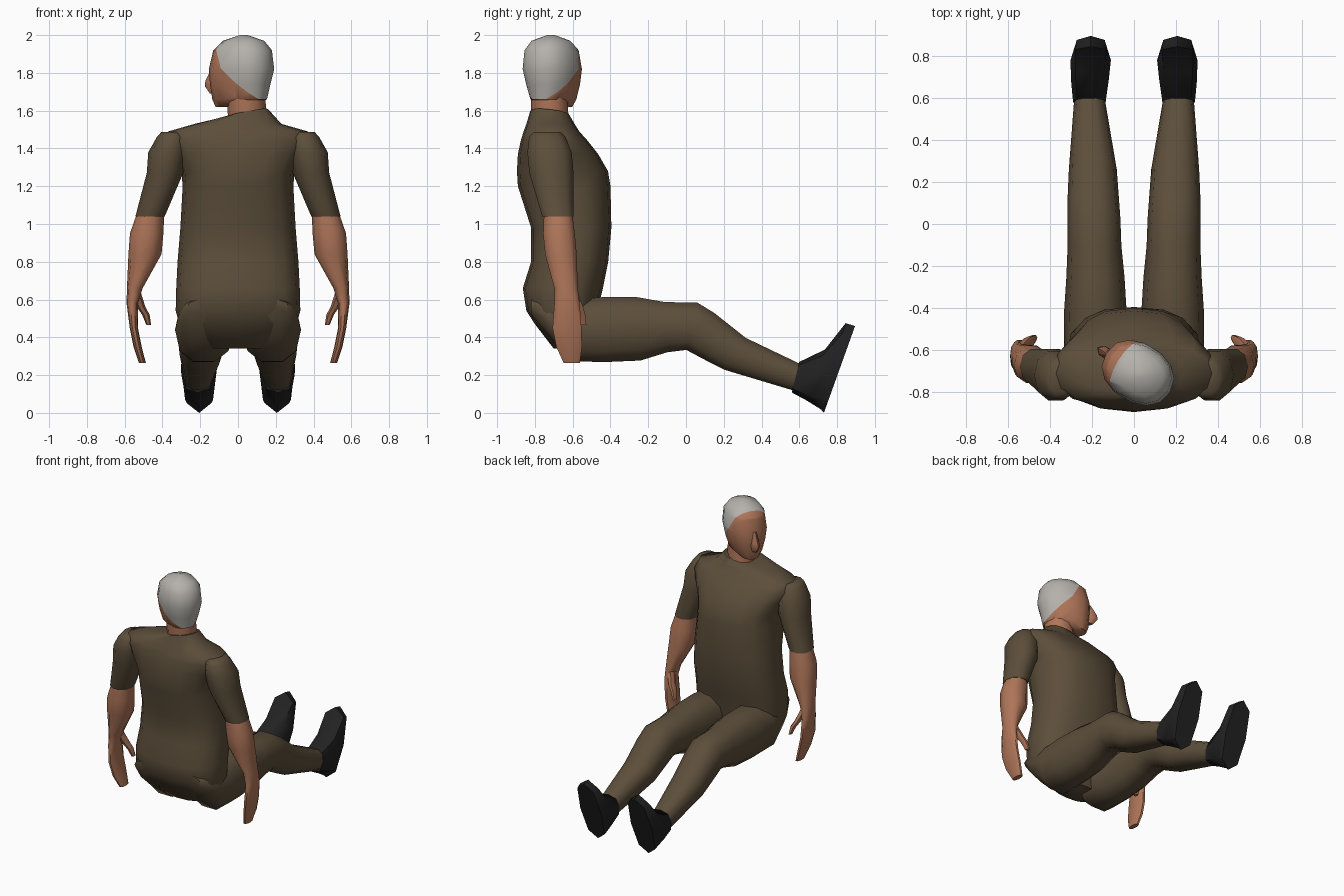
import bpy, bmesh, math
from mathutils import Vector as V


def material(name, r, g, b):
    m = bpy.data.materials.new(name)
    m.diffuse_color = (r, g, b, 1)
    return m


CLOTH = material("brown cloth", 0.107, 0.076, 0.043)
SKIN = material("skin", 0.43, 0.18, 0.10)
HAIR = material("grey hair", 0.46, 0.44, 0.41)
SHOE = material("black leather", 0.016, 0.016, 0.016)


def finish(bm, name, mats, angle=55):
    bmesh.ops.recalc_face_normals(bm, faces=bm.faces)
    me = bpy.data.meshes.new(name)
    bm.to_mesh(me)
    bm.free()
    for m in mats:
        me.materials.append(m)
    ob = bpy.data.objects.new(name, me)
    bpy.context.collection.objects.link(ob)
    bpy.ops.object.select_all(action='DESELECT')
    ob.select_set(True)
    bpy.context.view_layer.objects.active = ob
    bpy.ops.object.shade_smooth_by_angle(angle=math.radians(angle))
    return ob


def loft(rings, n=10, power=1.0, side=1):
    """Skin rings given as (centre, half axis a, half axis b)."""
    bm = bmesh.new()
    loops = []
    for c, a, b in rings:
        loop = []
        for i in range(n):
            t = 2 * math.pi * i / n
            ca, sa = math.cos(t), math.sin(t)
            p = (V(c) + V(a) * math.copysign(abs(ca) ** power, ca)
                 + V(b) * math.copysign(abs(sa) ** power, sa))
            loop.append(bm.verts.new((p.x * side, p.y, p.z)))
        loops.append(loop)
    for lo, hi in zip(loops, loops[1:]):
        for i in range(n):
            j = (i + 1) % n
            bm.faces.new((lo[i], lo[j], hi[j], hi[i]))
    bm.faces.new(loops[0])
    bm.faces.new(loops[-1])
    return bm


def flat(z, x0, x1, y0, y1):
    """Horizontal ring from its extents."""
    return (((x0 + x1) / 2, (y0 + y1) / 2, z), ((x1 - x0) / 2, 0, 0), (0, (y1 - y0) / 2, 0))


def upright(x0, x1, ty, tz, by, bz):
    """Ring across a leg, from its top and bottom points."""
    return (((x0 + x1) / 2, (ty + by) / 2, (tz + bz) / 2),
            ((x1 - x0) / 2, 0, 0), (0, (ty - by) / 2, (tz - bz) / 2))


# Shirt body, from seat to collar
body = [(0.34, 0.16, -0.70, -0.50), (0.47, 0.31, -0.80, -0.48),
        (0.54, 0.33, -0.845, -0.47), (0.66, 0.327, -0.864, -0.44),
        (0.80, 0.32, -0.82, -0.412), (0.98, 0.305, -0.82, -0.395),
        (1.20, 0.293, -0.89, -0.40), (1.28, 0.30, -0.895, -0.413),
        (1.37, 0.35, -0.89, -0.465), (1.44, 0.385, -0.875, -0.52),
        (1.49, 0.37, -0.86, -0.565), (1.53, 0.23, -0.845, -0.59)]
rings = [flat(z, -w, w, y0, y1) for z, w, y0, y1 in body]
rings.append(((0.045, -0.72, 1.585), (0.115, 0, 0.022), (0, 0.105, -0.012)))
finish(loft(rings, 16, 0.8), "shirt_body", [CLOTH])

# Neck
finish(loft([flat(1.50, -0.05, 0.13, -0.80, -0.61), flat(1.60, -0.055, 0.15, -0.82, -0.625),
             flat(1.72, -0.06, 0.14, -0.82, -0.63)], 12), "neck", [SKIN])

# Head, turned to one side: f is the facing direction, s its side
F, S = V((-0.85, 0.527, 0)), V((0.527, 0.85, 0))
MID = V((0.03, -0.715, 0))
skull = [(1.62, 0.0, 0.165, 0.06), (1.66, -0.13, 0.18, 0.10), (1.74, -0.145, 0.188, 0.125),
         (1.82, -0.165, 0.192, 0.14), (1.92, -0.152, 0.165, 0.13),
         (1.97, -0.11, 0.11, 0.095), (2.0, -0.02, 0.02, 0.02)]
bm = loft([(MID + F * (f0 + f1) / 2 + V((0, 0, z)), F * (f1 - f0) / 2, S * w)
           for z, f0, f1, w in skull], 14, 0.9)
# Hairline: one plane over the forehead, one from temple to nape
temple = F - V((0, 0, 0.5))
temple_co = MID + F * 0.045 + V((0, 0, 1.80))
nape = V((0, 0, 1)) - F * 0.9
nape_co = MID + V((0, 0, 1.77))
for co, no in ((temple_co, temple), (nape_co, nape)):
    bmesh.ops.bisect_plane(bm, geom=bm.verts[:] + bm.edges[:] + bm.faces[:],
                           plane_co=co, plane_no=no, dist=1e-5)
for f in bm.faces:
    c = f.calc_center_median()
    f.material_index = int((c - temple_co).dot(temple) < 0 and (c - nape_co).dot(nape) > 0)
finish(bm, "head", [SKIN, HAIR])

# Nose
finish(loft([(MID + F * f + V((0, 0, z)), F * d, S * w)
             for z, f, d, w in ((1.69, 0.18, 0.03, 0.02), (1.73, 0.19, 0.052, 0.03),
                                (1.76, 0.19, 0.048, 0.024), (1.83, 0.175, 0.022, 0.014))], 6),
       "nose", [SKIN])

for side, tag in ((1, "right"), (-1, "left")):
    # Sleeve
    finish(loft([flat(1.488, 0.30, 0.405, -0.81, -0.66), flat(1.46, 0.27, 0.43, -0.835, -0.635),
                 flat(1.38, 0.27, 0.475, -0.845, -0.60), flat(1.27, 0.29, 0.483, -0.835, -0.59),
                 flat(1.04, 0.388, 0.543, -0.765, -0.592)], 10, 0.9, side),
           "sleeve_" + tag, [CLOTH])
    # Forearm and hand
    finish(loft([flat(1.07, 0.39, 0.53, -0.755, -0.60), flat(0.95, 0.395, 0.572, -0.76, -0.585),
                 flat(0.84, 0.405, 0.58, -0.75, -0.575), flat(0.66, 0.505, 0.588, -0.70, -0.57),
                 flat(0.58, 0.53, 0.59, -0.70, -0.56), flat(0.45, 0.53, 0.573, -0.71, -0.55),
                 flat(0.35, 0.51, 0.553, -0.69, -0.548), flat(0.265, 0.488, 0.525, -0.65, -0.56)],
                10, 0.9, side), "forearm_and_hand_" + tag, [SKIN])
    # Thumb
    finish(loft([flat(0.64, 0.515, 0.57, -0.64, -0.57), flat(0.56, 0.49, 0.535, -0.60, -0.54),
                 flat(0.52, 0.468, 0.508, -0.58, -0.53), flat(0.465, 0.46, 0.485, -0.56, -0.525)],
                6, 1, side), "thumb_" + tag, [SKIN])
    # Trouser leg, from buttock to ankle
    finish(loft([upright(0.09, 0.27, -0.82, 0.60, -0.82, 0.52),
                 upright(0.03, 0.32, -0.74, 0.62, -0.70, 0.375),
                 upright(0.025, 0.333, -0.56, 0.61, -0.59, 0.265),
                 upright(0.035, 0.333, -0.42, 0.622, -0.42, 0.262),
                 upright(0.045, 0.322, -0.27, 0.622, -0.24, 0.27),
                 upright(0.06, 0.316, -0.11, 0.592, -0.10, 0.315),
                 upright(0.065, 0.316, 0.06, 0.59, 0.0, 0.328),
                 upright(0.072, 0.316, 0.15, 0.535, 0.10, 0.275),
                 upright(0.082, 0.31, 0.32, 0.40, 0.20, 0.225),
                 upright(0.138, 0.285, 0.61, 0.26, 0.57, 0.115)], 10, 0.85, side),
           "trouser_leg_" + tag, [CLOTH])
    # Shoe, sole facing forward
    finish(loft([upright(0.135, 0.29, 0.60, 0.27, 0.56, 0.108),
                 upright(0.12, 0.30, 0.735, 0.335, 0.64, 0.065),
                 upright(0.11, 0.302, 0.845, 0.475, 0.715, 0.018),
                 upright(0.12, 0.292, 0.895, 0.46, 0.73, 0.0)], 8, 0.75, side),
           "shoe_" + tag, [SHOE])
